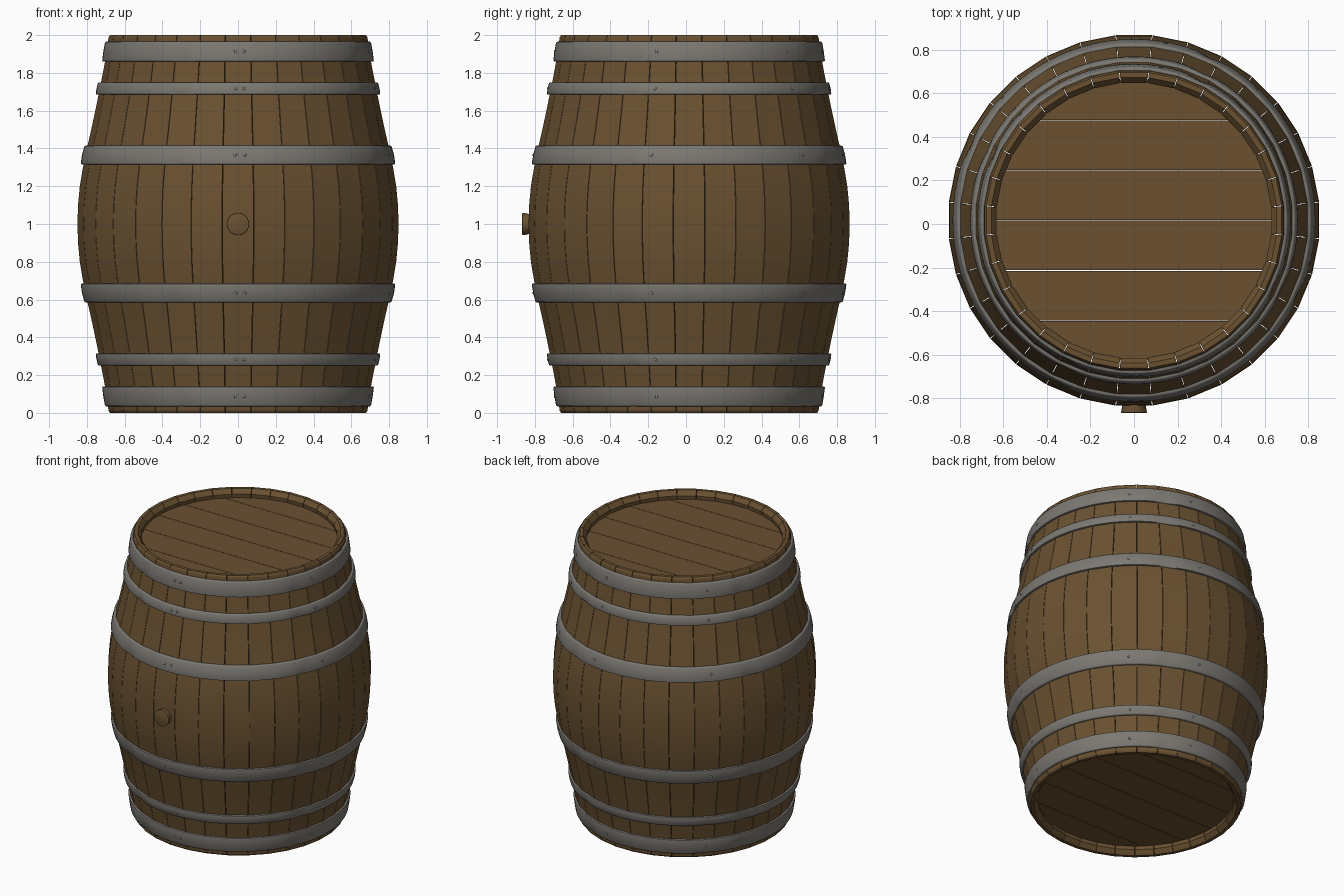
import bpy, bmesh, math
from mathutils import Matrix, Vector

if "Cube" in bpy.data.objects:
    bpy.data.objects.remove(bpy.data.objects["Cube"])

CY = 0.0165          # barrel axis sits slightly back because of the bung
STAVES = 32
GAP = 0.003


def material(name, rgb):
    m = bpy.data.materials.new(name)
    m.diffuse_color = (*rgb, 1)
    m.use_nodes = True
    m.node_tree.nodes["Principled BSDF"].inputs["Base Color"].default_value = m.diffuse_color
    return m


WOOD = material("oak brown", (0.145, 0.083, 0.031))
IRON = material("iron grey", (0.20, 0.19, 0.17))


def finish(bm, name, mat, angle):
    bmesh.ops.recalc_face_normals(bm, faces=bm.faces)
    me = bpy.data.meshes.new(name)
    bm.to_mesh(me)
    bm.free()
    me.materials.append(mat)
    me.shade_smooth()
    me.set_sharp_from_angle(angle=math.radians(angle))
    ob = bpy.data.objects.new(name, me)
    ob.location.y = CY
    bpy.context.collection.objects.link(ob)
    return ob


# Barrel outline: radius against distance from mid height, smoothly interpolated
OUTLINE = [(0.0, 0.85), (0.18, 0.84), (0.35, 0.811), (0.5, 0.777),
           (0.72, 0.731), (0.9, 0.697), (1.0, 0.684)]


def radius(z):
    d = min(abs(z - 1), 1.0)
    pts = [(-0.18, 0.84)] + OUTLINE + [(1.1, 0.671)]
    i = 1
    while i < len(pts) - 3 and d > pts[i + 1][0]:
        i += 1
    (xa, ya), (x0, y0), (x1, y1), (xb, yb) = pts[i - 1:i + 3]
    t, h = (d - x0) / (x1 - x0), x1 - x0
    m0, m1 = (y1 - ya) / (x1 - xa) * h, (yb - y0) / (xb - x0) * h
    return ((2*t**3 - 3*t*t + 1) * y0 + (t**3 - 2*t*t + t) * m0
            + (3*t*t - 2*t**3) * y1 + (t**3 - t*t) * m1)


# Staves: (z, outer, inner) sections, with chamfered ends
half = [0.0, 0.012, 0.03, 0.1, 0.2, 0.3, 0.4, 0.5, 0.6, 0.7, 0.8, 0.9]
levels = half + [1.0] + [2 - z for z in reversed(half)]
sections = []
for z in levels:
    end = min(z, 2 - z)
    outer = radius(z) - (0.006 if end == 0 else 0)
    inner = 0.655 if end == 0 else 0.645 if end < 0.02 else radius(z) - 0.057
    sections.append((z, outer, inner))

bm = bmesh.new()
tan = math.tan(math.pi / STAVES)
for k in range(STAVES):
    rot = Matrix.Rotation(2 * math.pi * k / STAVES, 3, 'Z')
    rings = []
    for z, ro, ri in sections:
        wo, wi = ro * tan - GAP / 2, ri * tan - GAP / 2
        rings.append([bm.verts.new(rot @ Vector(p)) for p in
                      ((ro, -wo, z), (ro, wo, z), (ri, wi, z), (ri, -wi, z))])
    for a, b in zip(rings, rings[1:]):
        for i in range(4):
            j = (i + 1) % 4
            bm.faces.new((a[i], a[j], b[j], b[i]))
    bm.faces.new(rings[0])
    bm.faces.new(rings[-1])
finish(bm, "staves", WOOD, 25)


# Heads: six planks cut from a disc, with narrow gaps
def head(name, z0, z1):
    bm = bmesh.new()
    R, W, N = 0.645, 0.23, 12
    for k in range(-3, 3):
        y0 = max(k * W + GAP / 2, -R + 0.002)
        y1 = min((k + 1) * W - GAP / 2, R - 0.002)
        a0, a1 = math.asin(y0 / R), math.asin(y1 / R)
        arc = [a0 + (a1 - a0) * i / N for i in range(N + 1)]
        pts = [(R * math.cos(a), R * math.sin(a)) for a in arc]
        pts += [(-x, y) for x, y in reversed(pts)]
        face = bm.faces.new([bm.verts.new((x, y, z0)) for x, y in pts])
        ext = bmesh.ops.extrude_face_region(bm, geom=[face], use_keep_orig=True)
        verts = [v for v in ext["geom"] if isinstance(v, bmesh.types.BMVert)]
        bmesh.ops.translate(bm, verts=verts, vec=(0, 0, z1 - z0))
    finish(bm, name, WOOD, 30)


head("top_head", 1.905, 1.943)
head("bottom_head", 0.057, 0.095)


# Hoops: rounded flat bands following the staves, with shallow dents
HOOPS = [("chime", 0.035, 0.14), ("quarter", 0.25, 0.315), ("bilge", 0.585, 0.685)]
DENTS = [math.radians(a) for a in (-115, -25, 65, 155)]
THICK, SEG = 0.016, 128


def hoop(name, z0, z1):
    bm = bmesh.new()
    b, h = 0.007, z1 - z0
    prof = [(z0, -0.008), (z0, THICK - b), (z0 + b * 0.3, THICK - b * 0.3),
            (z0 + b, THICK), (z0 + h / 2, THICK + 0.002), (z1 - b, THICK),
            (z1 - b * 0.3, THICK - b * 0.3), (z1, THICK - b), (z1, -0.008)]
    rings = []
    for s in range(SEG):
        a = 2 * math.pi * s / SEG
        dent = 0
        for d in DENTS:
            diff = (a - d + math.pi) % (2 * math.pi) - math.pi
            dent += 0.010 * math.exp(-(diff / 0.06) ** 2)
        ring = []
        for z, off in prof:
            low = 1 - (z - z0) / h
            r = radius(z) + off - (dent * low if off > 0 else 0)
            ring.append(bm.verts.new((r * math.cos(a), r * math.sin(a), z)))
        rings.append(ring)
    n = len(prof)
    for s in range(SEG):
        p, q = rings[s], rings[(s + 1) % SEG]
        for i in range(n):
            j = (i + 1) % n
            bm.faces.new((p[i], q[i], q[j], p[j]))
    finish(bm, name, IRON, 50)


# Rivets: small domes on each hoop
RIVETS = [math.radians(a) for a in (-91, -87.5, -14, 47, 80, 137)]
rivets = bmesh.new()
for label, z0, z1 in HOOPS:
    for side, lo, hi in (("lower", z0, z1), ("upper", 2 - z1, 2 - z0)):
        hoop(f"{side}_{label}_hoop", lo, hi)
        zc = (lo + hi) / 2
        for a in RIVETS:
            m = (Matrix.Rotation(a, 4, 'Z')
                 @ Matrix.Translation((radius(zc) + THICK + 0.001, 0, zc))
                 @ Matrix.Diagonal((0.004, 0.009, 0.009, 1)))
            bmesh.ops.create_uvsphere(rivets, u_segments=10, v_segments=6,
                                      radius=1, matrix=m)
finish(rivets, "rivets", IRON, 60)

# Bung: tapered plug in the front
bm = bmesh.new()
m = Matrix.Translation((0, -0.856, 1.0)) @ Matrix.Rotation(math.radians(90), 4, 'X')
bmesh.ops.create_cone(bm, cap_ends=True, segments=24, radius1=0.05, radius2=0.06,
                      depth=0.055, matrix=m)
rim = [e for e in bm.edges if all(v.co.y < -0.87 for v in e.verts)]
bmesh.ops.bevel(bm, geom=rim, offset=0.005, segments=2, affect='EDGES', profile=0.5)
finish(bm, "bung", WOOD, 40)
